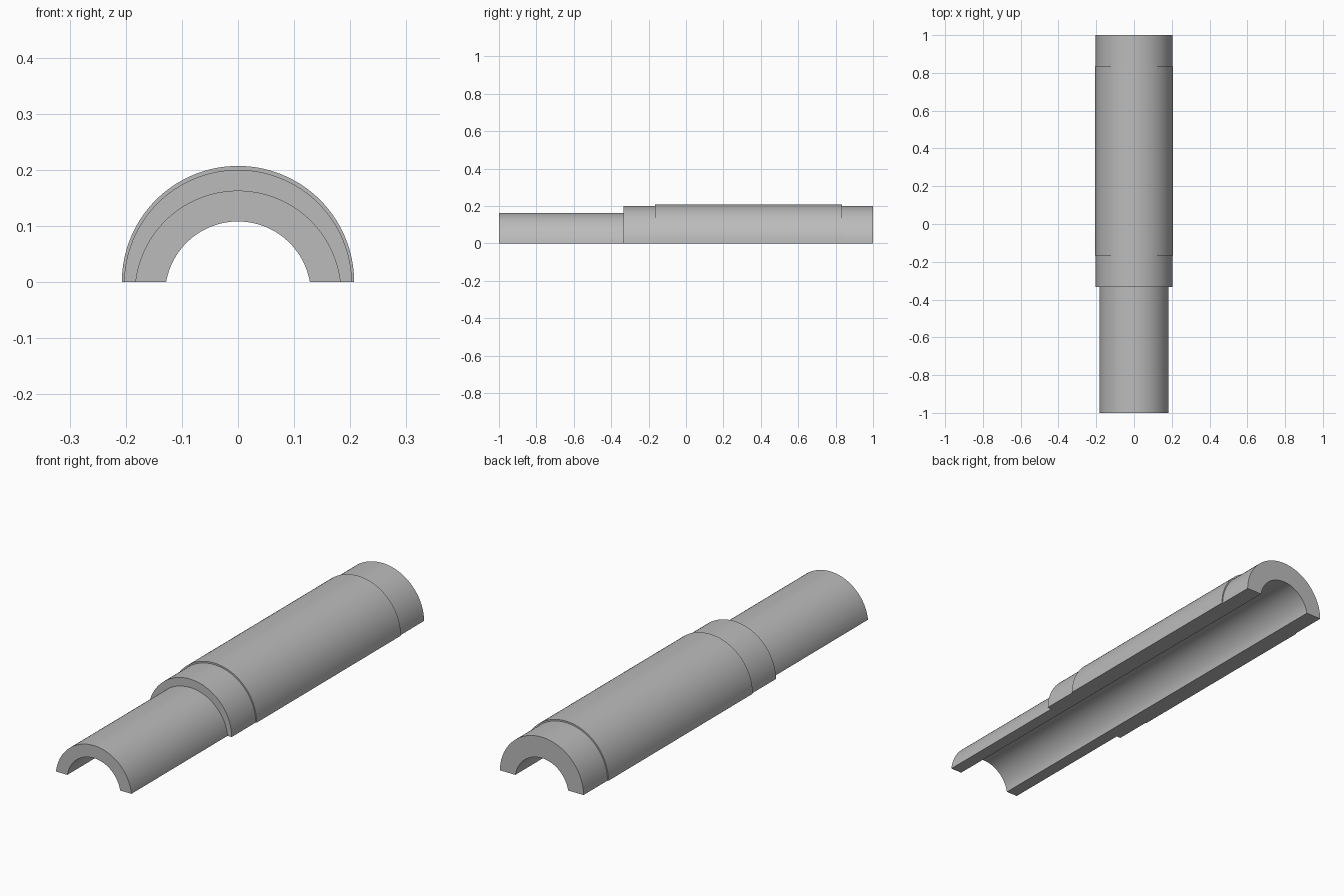
import bpy, bmesh, math

if "Cube" in bpy.data.objects:
    bpy.data.objects.remove(bpy.data.objects["Cube"], do_unlink=True)

SEGMENTS = 64

# Plain grey material
grey = bpy.data.materials.new("plain_grey")
grey.use_nodes = True
colour = (0.5, 0.5, 0.5, 1)
grey.diffuse_color = colour
grey.node_tree.nodes["Principled BSDF"].inputs["Base Color"].default_value = colour

# Arch sections: half width at the base, height at the crown
BORE = (0.128, 0.108)
NECK = (0.183, 0.163)
BODY = (0.203, 0.200)
SLEEVE = (0.207, 0.207)


def arch(bm, section, y):
    """Circular arc standing on z = 0, with its centre on or below the base."""
    half, height = section
    radius = (half * half + height * height) / (2 * height)
    drop = radius - height
    start = math.asin(drop / radius)
    ring = []
    for i in range(SEGMENTS + 1):
        t = start + (math.pi - 2 * start) * i / SEGMENTS
        ring.append(bm.verts.new((radius * math.cos(t), y, radius * math.sin(t) - drop)))
    ring[0].co.z = ring[-1].co.z = 0
    return ring


# Wall outline followed round from the front of the bore, along the outside, to the back
front, shoulder, sleeve_front, sleeve_back, back = -1, -1 / 3, -1 / 6, 5 / 6, 1
outline = [
    (BORE, front), (NECK, front),
    (NECK, shoulder), (BODY, shoulder),
    (BODY, sleeve_front), (SLEEVE, sleeve_front),
    (SLEEVE, sleeve_back), (BODY, sleeve_back),
    (BODY, back), (BORE, back),
]

bm = bmesh.new()
rings = [arch(bm, section, y) for section, y in outline]
for a, b in zip(rings, rings[1:] + rings[:1]):
    for i in range(SEGMENTS):
        bm.faces.new((a[i], a[i + 1], b[i + 1], b[i]))

# Flat undersides of both walls
for end in (0, -1):
    bm.faces.new([ring[end] for ring in rings])
bmesh.ops.recalc_face_normals(bm, faces=bm.faces)

mesh = bpy.data.meshes.new("stepped_half_tube")
bm.to_mesh(mesh)
bm.free()
mesh.materials.append(grey)
tube = bpy.data.objects.new("stepped_half_tube", mesh)
bpy.context.collection.objects.link(tube)

bpy.ops.object.select_all(action="DESELECT")
tube.select_set(True)
bpy.context.view_layer.objects.active = tube
bpy.ops.object.shade_smooth_by_angle(angle=math.radians(30))
